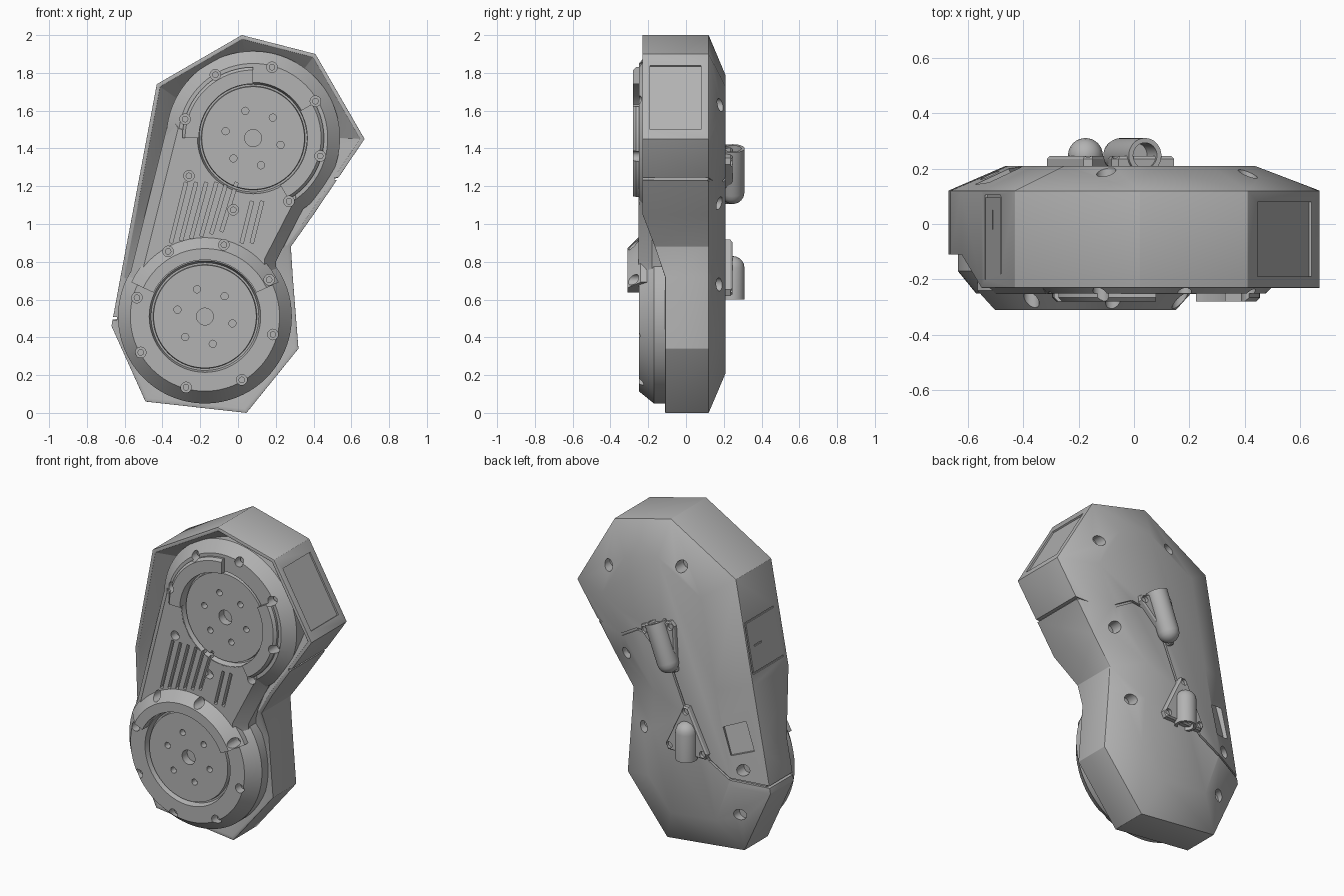
import bpy, bmesh
from math import sin, cos, pi, radians
from mathutils import Vector, Matrix

if "Cube" in bpy.data.objects:
    bpy.data.objects.remove(bpy.data.objects["Cube"])

grey = bpy.data.materials.new("plain_grey")
grey.use_nodes = True
colour = (0.45, 0.45, 0.45, 1)
grey.diffuse_color = colour
grey.node_tree.nodes["Principled BSDF"].inputs["Base Color"].default_value = colour
Y = Vector((0, 1, 0))


def add(name, bm):
    bmesh.ops.recalc_face_normals(bm, faces=bm.faces)
    me = bpy.data.meshes.new(name)
    bm.to_mesh(me)
    bm.free()
    me.materials.append(grey)
    ob = bpy.data.objects.new(name, me)
    bpy.context.scene.collection.objects.link(ob)
    return ob


def loft(name, loops):
    """Skin a row of equal closed loops and cap both ends."""
    bm = bmesh.new()
    rows = [[bm.verts.new(p) for p in loop] for loop in loops]
    n = len(rows[0])
    for a, b in zip(rows, rows[1:]):
        for i in range(n):
            j = (i + 1) % n
            bm.faces.new((a[i], a[j], b[j], b[i]))
    bm.faces.new(rows[0])
    bm.faces.new(rows[-1])
    return add(name, bm)


def finish(ob, cutters=(), bevel=0):
    """Bake bevel and cuts, then shade smooth with sharp edges."""
    if bevel:
        mod = ob.modifiers.new("bevel", 'BEVEL')
        mod.width, mod.segments, mod.limit_method = bevel, 2, 'ANGLE'
    for c in cutters:
        mod = ob.modifiers.new("cut", 'BOOLEAN')
        mod.object, mod.solver, mod.use_self = c, 'EXACT', True
    dg = bpy.context.evaluated_depsgraph_get()
    me = bpy.data.meshes.new_from_object(ob.evaluated_get(dg))
    ob.modifiers.clear()
    ob.data = me
    me.shade_smooth()
    me.set_sharp_from_angle(angle=radians(28))


def inset(pts, d):
    """Offset a clockwise x-z outline inwards."""
    out = []
    for i, p in enumerate(pts):
        e1, e2 = (p - pts[i - 1]).normalized(), (pts[(i + 1) % len(pts)] - p).normalized()
        n1, n2 = Vector((e1.y, -e1.x)), Vector((e2.y, -e2.x))
        out.append(p + (n1 + n2) * d / (1 + n1.dot(n2)))
    return out


def ring(centre, r, y, n=64):
    return [(centre[0] + r * cos(2 * pi * i / n), y, centre[1] + r * sin(2 * pi * i / n)) for i in range(n)]


def sector(name, centre, profile, start, end):
    loops = []
    for k in range(25):
        a = radians(start + (end - start) * k / 24)
        loops.append([(centre[0] + r * cos(a), y, centre[1] + r * sin(a)) for r, y in profile])
    return loft(name, loops)


def rod(bm, x, z, r, y0, y1):
    m = Matrix.Translation((x, (y0 + y1) / 2, z)) @ Matrix.Rotation(pi / 2, 4, 'X')
    bmesh.ops.create_cone(bm, cap_ends=True, segments=20, radius1=r, radius2=r, depth=abs(y1 - y0), matrix=m)


def bar(bm, p, q, width, normal, thick):
    """Box laid along p-q on a surface with the given normal."""
    p, q = Vector(p), Vector(q)
    ax = (q - p).normalized()
    side = ax.cross(Vector(normal)).normalized()
    up = side.cross(ax)
    m = Matrix((ax * (q - p).length, side * width, up * thick)).transposed().to_4x4()
    bmesh.ops.create_cube(bm, size=1, matrix=Matrix.Translation((p + q) / 2) @ m)


def helper(name, bm):
    ob = add(name, bm)
    ob.hide_render = True
    return ob


upper, lower = (0.08, 1.455), (-0.175, 0.51)

# Front cutter: screw holes, hub holes and vent slots
screws = [(-.12, 1.79), (.18, 1.83), (.41, 1.65), (.435, 1.36), (.27, 1.12), (-.28, 1.555),
          (-.26, 1.255), (-.025, 1.075), (-.37, .855), (-.075, .89), (-.535, .61), (.165, .705),
          (.185, .415), (.02, .175), (-.275, .135), (-.515, .32)]
bm = bmesh.new()
for x, z in screws:
    rod(bm, x, z, 0.028, -0.4, -0.19)
for cx, cz in (upper, lower):
    rod(bm, cx, cz, 0.045, -0.3, -0.19)
    for k in range(6):
        a = radians(46 + 60 * k)
        rod(bm, cx + .15 * cos(a), cz + .15 * sin(a), 0.019, -0.3, -0.2)
for k in range(9):
    if k == 6:
        continue
    x = -0.355 + 0.0535 * k
    top, low = (1.22, .9 + .012 * k) if k < 6 else (1.12, .9)
    bar(bm, (x + (top - .9) * .25, -.25, top), (x, -.25, low), 0.018, Y, 0.05)
front_cutter = helper("front_cutter", bm)

# Back cutter: screw holes, case seam, side recesses
bm = bmesh.new()
for x, z in [(-.1, 1.76), (.41, 1.63), (.29, 1.11), (.17, .68), (-.52, .59), (-.49, .3)]:
    rod(bm, x, z, 0.035, 0.12, 0.3)
seam = [(.54, -.26, 1.24), (.54, .12, 1.24), (.36, .21, 1.2), (.19, .21, 1.3), (.02, .21, 1.28),
        (-.16, .21, .85), (-.31, .21, .61), (-.45, .21, .53), (-.67, .12, .5), (-.67, -.15, .5)]
for i, (p, q) in enumerate(zip(seam, seam[1:])):
    bar(bm, p, q, 0.014, Vector((1, 0, 0)) if i in (0, 8) else Y, 0.06 if i in (0, 8) else 0.03)
bar(bm, (.445, -.055, 1.84), (.64, -.055, 1.5), 0.27, (.87, 0, .5), 0.02)
bar(bm, (-.385, .165, 1.09), (-.51, .165, .69), 0.14, (-.4, .91, .075), 0.03)
wall = Vector((-.983, 0, .184))
for p, q in [((-.537, -.2, 1.17), (-.537, .1, 1.17)), ((-.537, .1, 1.17), (-.481, .1, 1.47)),
             ((-.481, .1, 1.47), (-.481, -.18, 1.47)), ((-.51, .05, 1.32), (-.51, -.02, 1.32))]:
    bar(bm, p, q, 0.01, wall, 0.016)
back_cutter = helper("back_cutter", bm)

bm = bmesh.new()
for cx, cz in (upper, lower):
    rod(bm, cx, cz, 0.3, -0.4, -0.2)
hub_cutter = helper("hub_cutter", bm)

# Main case: chamfered back, tall upper rim, lower rim stepping back, sloped recess
outline = [(.02, 2, -.23), (.41, 1.9, -.23), (.67, 1.45, -.23), (.4, 1.05, -.23), (.28, .88, -.165),
           (.29, .72, -.11), (.32, .34, -.11), (.045, 0, -.11), (-.49, .06, -.11), (-.67, .46, -.11),
           (-.622, .72, -.11), (-.55, 1.1, -.23), (-.43, 1.74, -.23)]
flat = [Vector((x, z)) for x, z, _ in outline]
front = [y for _, _, y in outline]


def level(d, ys):
    return [(p.x, y, p.y) for p, y in zip(inset(flat, d), ys)]


n = len(flat)
case = loft("case_shell", [level(.2, [.21] * n), level(0, [.12] * n), level(0, front),
                           level(.02, front), level(.12, [-.08] * n)])
finish(case, [back_cutter], 0.01)

# Round housings with recessed hubs
for name, c, shoulder in (("upper", upper, -.19), ("lower", lower, -.17)):
    profile = [(.46, -.05), (.46, shoulder), (.395, -.25), (.295, -.25), (.285, -.215), (.275, -.215), (.272, -.24)]
    finish(loft(name + "_housing", [ring(c, r, y, 96) for r, y in profile]), [front_cutter])

# Waist panel joining the housings
panel = [Vector(p) for p in [(-.36, 1.58), (.3, 1.4), (.37, 1.13), (.2, .8), (.2, .66), (-.6, .62)]]
loops = [[(p.x, y, p.y) for p in inset(panel, d)] for d, y in ((0, -.05), (0, -.18), (.06, -.252))]
finish(loft("waist_panel", loops), [hub_cutter, front_cutter])

# Raised collars
tall = [(.3, -.2), (.3, -.31), (.36, -.31), (.43, -.24), (.43, -.2)]
short = [(.287, -.2), (.287, -.28), (.36, -.28), (.375, -.265), (.375, -.2)]
for name, c, prof, a, b in (("lower_collar", lower, tall, 25, 155),
                            ("upper_collar_left", upper, short, 90, 180),
                            ("upper_collar_right", upper, short, -60, 30)):
    finish(sector(name, c, prof, a, b), [front_cutter])

# Screw heads in the front holes
bm = bmesh.new()
for x, z in screws:
    rod(bm, x, z, 0.017, -0.21, -0.18)
finish(add("front_screws", bm))


# Rear mounts: clipped triangular plate, screws and a domed socket
def mount(name, corners, tip, mouth):
    pts = [Vector((x, z)) for x, z in corners]
    clipped = []
    for i, p in enumerate(pts):
        clipped += [p.lerp(pts[i - 1], .1), p.lerp(pts[(i + 1) % 3], .1)]
    mid = sum(pts, Vector((0, 0))) / 3
    loops = [[(v.x, y, v.y) for v in (mid.lerp(p, s) for p in clipped)]
             for s, y in ((1, .19), (1, .235), (.93, .245))]
    plate = loft(name + "_plate", loops)
    bm = bmesh.new()
    for p in pts:
        v = mid.lerp(p, .72)
        rod(bm, v.x, v.y, 0.02, .225, .3)
    holes = helper(name + "_hole_cutter", bm)
    finish(plate, [holes])
    bpy.data.objects.remove(holes)
    tip, mouth = Vector(tip), Vector(mouth)
    turn = (mouth - tip).to_track_quat('Z', 'Y')
    length, r = (mouth - tip).length, 0.063
    prof = [(r * sin(a), r - r * cos(a)) for a in (.05, .3, .6, .9, 1.2, pi / 2)]
    prof += [(r, length), (.046, length), (.046, length - .1)]
    finish(loft(name + "_socket", [[tip + turn @ Vector((x, y, t)) for x, y, _ in
                                    [(q[0], q[2], 0) for q in ring((0, 0), rr, 0, 32)]] for rr, t in prof]))


mount("upper_mount", [(.17, 1.34), (-.08, 1.43), (-.1, 1.08)], (-.07, .247, 1.11), (.04, .247, 1.4))
mount("lower_mount", [(-.165, .95), (-.01, .62), (-.33, .62)], (-.175, .247, .83), (-.175, .247, .6))

for c in (front_cutter, back_cutter, hub_cutter):
    bpy.data.objects.remove(c)
